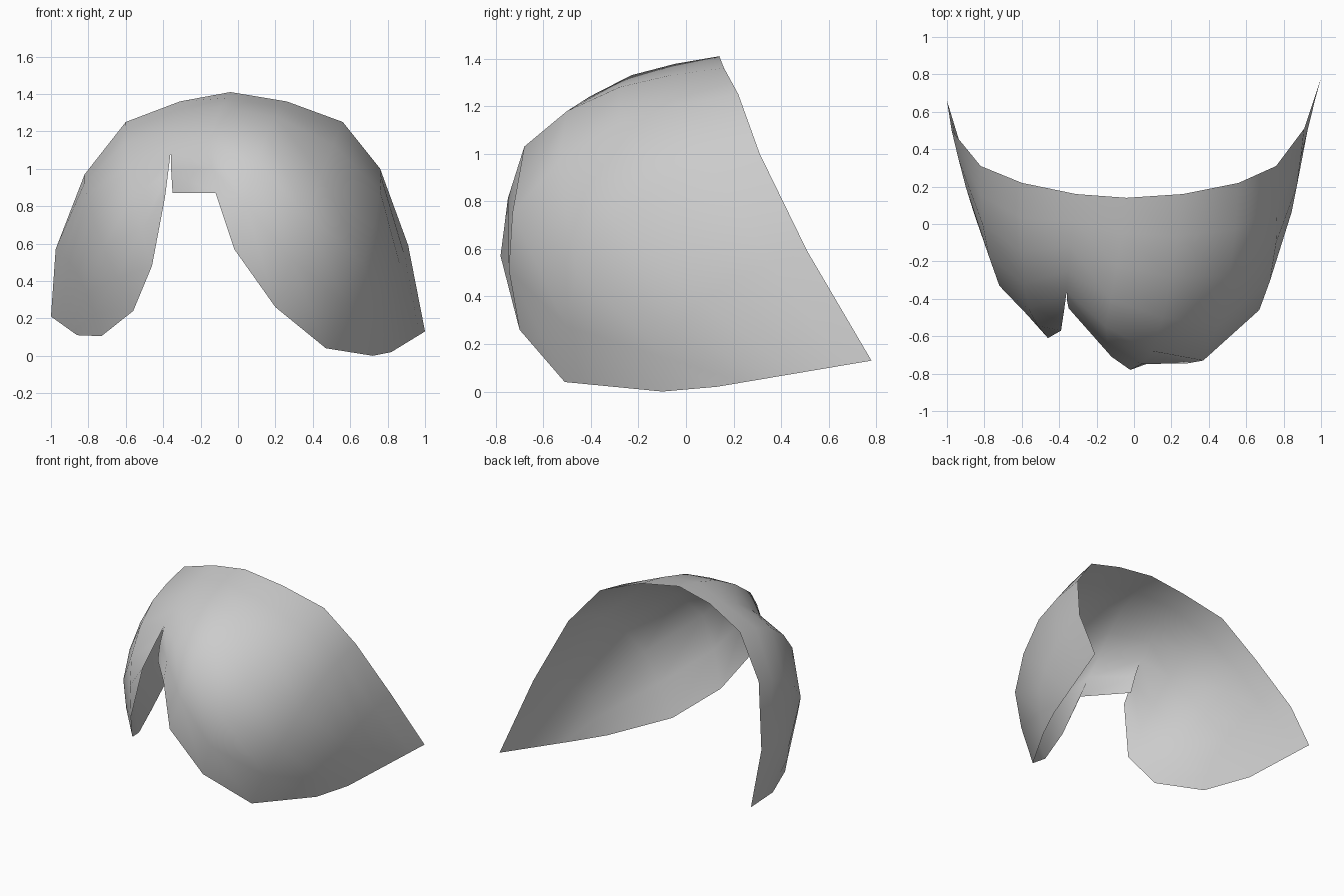
import bpy, bmesh
from mathutils import Vector

if "Cube" in bpy.data.objects:
    bpy.data.objects.remove(bpy.data.objects["Cube"])

STEPS = 2      # samples per span along each strand

hair = bpy.data.materials.new("hair_grey")
hair.diffuse_color = (0.6, 0.6, 0.6, 1)
hair.use_nodes = True
hair.node_tree.nodes["Principled BSDF"].inputs["Base Color"].default_value = hair.diffuse_color


def strand(pts):
    """Smooth curve from the rim to the lower edge; two points give a straight strand."""
    p = [Vector(q) for q in pts]
    if len(p) == 2:
        p = [p[0].lerp(p[1], i / 3) for i in range(4)]
    ext = [2 * p[0] - p[1]] + p + [2 * p[-1] - p[-2]]
    out = []
    for i in range(1, len(p)):
        a, b, c, d = ext[i - 1:i + 3]
        for k in range(STEPS):
            t = k / STEPS
            out.append(0.5 * (2 * b + (c - a) * t + (2 * a - 5 * b + 4 * c - d) * t * t
                              + (3 * b - a - 3 * c + d) * t ** 3))
    return out + [p[-1]]


def loft(bm, strands):
    """Skin neighbouring strands with quads."""
    cols = [[bm.verts.new(v) for v in strand(s)] for s in strands]
    for a, b in zip(cols, cols[1:]):
        for i in range(len(a) - 1):
            bm.faces.new((a[i], a[i + 1], b[i + 1], b[i]))


# Strands run from the back rim to the lower front edge
parting = [(-.31, .16, 1.36), (-.34, -.12, 1.26), (-.36, -.36, 1.09)]
left_lock = [
    [(-1, .66, .21), (-.86, .2, .11)],
    [(-.975, .5, .57), (-.90, .2, .5), (-.81, -.06, .34), (-.73, -.13, .105)],
    [(-.82, .31, .97), (-.81, .0, .86), (-.72, -.33, .58), (-.56, -.45, .24)],
    [(-.6, .22, 1.25), (-.6, -.15, 1.14), (-.56, -.46, .86), (-.46, -.61, .48)],
    parting + [(-.39, -.57, .85)],
]
right_edge = [(-.04, .14, 1.41), (-.09, -.23, 1.33), (-.15, -.55, 1.13), (-.12, -.71, .87)]
middle_fringe = [parting + [(-.35, -.45, .87)], right_edge]
right_lock = [
    right_edge,
    [(.26, .16, 1.36), (.2, -.28, 1.28), (.1, -.68, 1.03), (-.02, -.78, .57)],
    [(.56, .22, 1.25), (.51, -.28, 1.13), (.37, -.73, .75), (.2, -.70, .26)],
    [(.76, .31, 1.0), (.76, -.1, .88), (.67, -.46, .5), (.47, -.51, .04)],
    [(.91, .51, .59), (.87, .2, .47), (.81, -.04, .27), (.72, -.1, 0)],
    [(1, .78, .13), (.82, .13, .02)],
]

# One open shell, welded along the shared strands
bm = bmesh.new()
for part in (left_lock, middle_fringe, right_lock):
    loft(bm, part)
bmesh.ops.remove_doubles(bm, verts=bm.verts, dist=0.03)
mesh = bpy.data.meshes.new("hair_fringe")
bm.to_mesh(mesh)
bm.free()
mesh.materials.append(hair)
for f in mesh.polygons:
    f.use_smooth = True
bpy.context.collection.objects.link(bpy.data.objects.new("hair_fringe", mesh))
